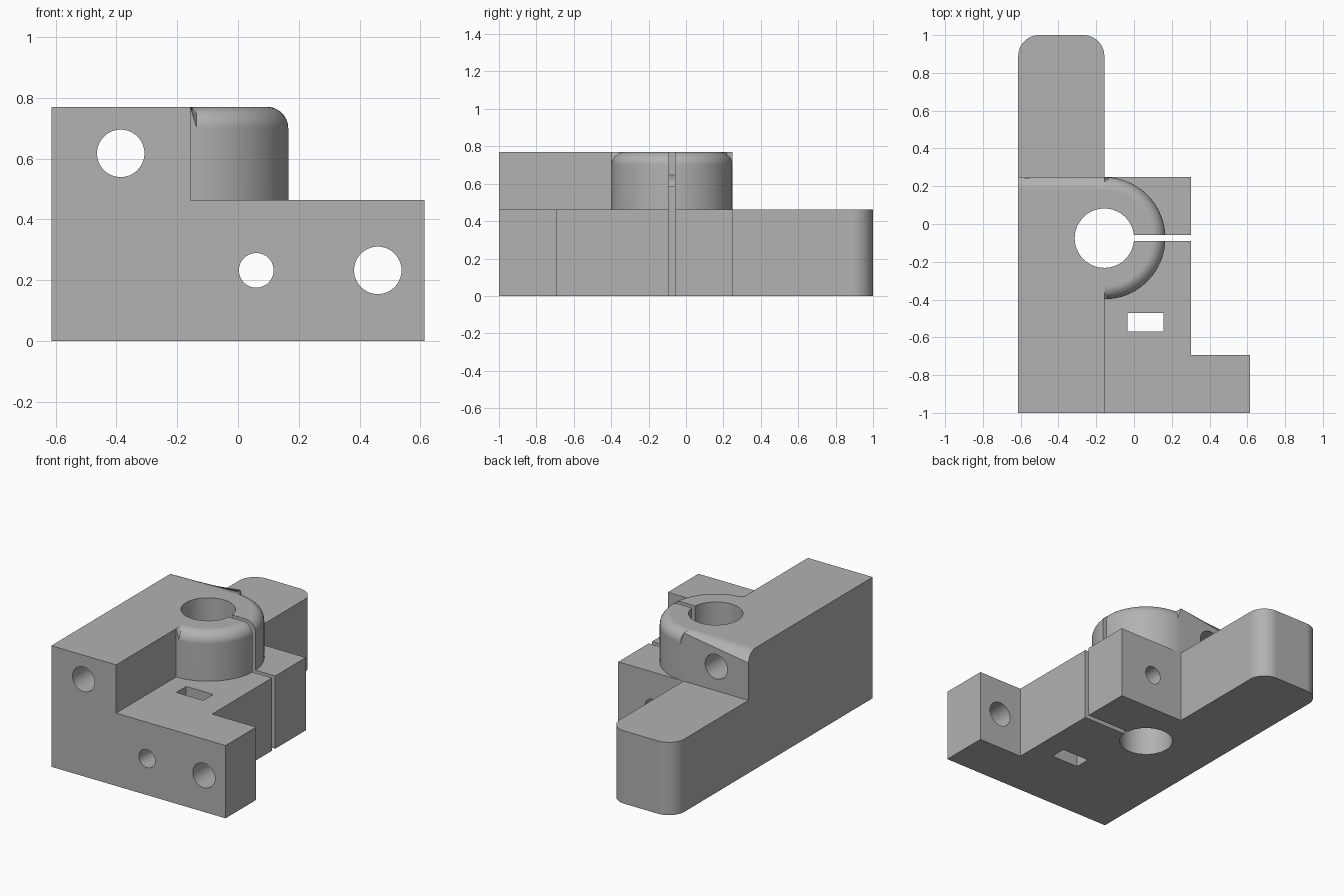
import bpy
import bmesh
from math import sin, cos, pi, radians
from mathutils import Matrix

cube = bpy.data.objects.get("Cube")
if cube:
    bpy.data.objects.remove(cube, do_unlink=True)

# Main dimensions
SIDE, RIB_X, PLATE_X = 0.613, -0.157, 0.303
PLATE_Z, TOP_Z = 0.463, 0.77
BORE_Y, BOSS_R, BORE_R = -0.075, 0.323, 0.157
BACK_Y = BORE_Y + BOSS_R
FILLET = 0.07

grey = bpy.data.materials.new("plain grey")
grey.use_nodes = True
grey.diffuse_color = (0.445, 0.445, 0.445, 1)
grey.node_tree.nodes["Principled BSDF"].inputs["Base Color"].default_value = grey.diffuse_color


def arc(cx, cy, r, start, end, steps):
    """Points on an arc, angles in degrees."""
    angles = [radians(start + (end - start) * i / steps) for i in range(steps + 1)]
    return [(cx + r * cos(a), cy + r * sin(a)) for a in angles]


def make_object(name, bm):
    bmesh.ops.recalc_face_normals(bm, faces=bm.faces)
    mesh = bpy.data.meshes.new(name)
    bm.to_mesh(mesh)
    bm.free()
    obj = bpy.data.objects.new(name, mesh)
    bpy.context.collection.objects.link(obj)
    mesh.materials.append(grey)
    return obj


def prism_bmesh(outline, z0, z1):
    bm = bmesh.new()
    face = bm.faces.new([bm.verts.new((x, y, z0)) for x, y in outline])
    top = bmesh.ops.extrude_face_region(bm, geom=[face])["geom"]
    for v in top:
        if isinstance(v, bmesh.types.BMVert):
            v.co.z = z1
    return bm


def box(name, x0, x1, y0, y1, z0, z1):
    return make_object(name, prism_bmesh([(x0, y0), (x1, y0), (x1, y1), (x0, y1)], z0, z1))


def hole(name, centre, r, axis="Y"):
    bm = bmesh.new()
    bmesh.ops.create_cone(bm, cap_ends=True, segments=64, radius1=r, radius2=r, depth=4)
    if axis == "Y":
        bm.transform(Matrix.Rotation(pi / 2, 4, "X"))
    bm.transform(Matrix.Translation(centre))
    return make_object(name, bm)


def combine(target, other, operation):
    """Apply a boolean and discard the second solid."""
    mod = target.modifiers.new(operation.lower(), "BOOLEAN")
    mod.operation, mod.solver, mod.object = operation, "EXACT", other
    bpy.context.view_layer.objects.active = target
    bpy.ops.object.modifier_apply(modifier=mod.name)
    bpy.data.objects.remove(other, do_unlink=True)


# Base plate with front tab and round-cornered rear arm
corner = 0.11
outline = [(-SIDE, -1), (SIDE, -1), (SIDE, -0.693), (PLATE_X, -0.693),
           (PLATE_X, BACK_Y), (RIB_X, BACK_Y)]
outline += arc(RIB_X - corner, 1 - corner, corner, 0, 90, 12)
outline += arc(-SIDE + corner, 1 - corner, corner, 90, 180, 12)
body = make_object("clamp_bracket", prism_bmesh(outline, 0, PLATE_Z))

# Raised rib along the left edge
combine(body, box("raised_rib", -SIDE, RIB_X, -1, BORE_Y, 0.2, TOP_Z), "UNION")

# Half-round clamp boss with a rolled top edge
outline = [(-SIDE, BORE_Y - BOSS_R)] + arc(RIB_X, BORE_Y, BOSS_R, -90, 90, 48) + [(-SIDE, BACK_Y)]
bm = prism_bmesh(outline, 0.2, TOP_Z)
rim = [e for e in bm.edges
       if all(v.co.z > TOP_Z - 0.001 for v in e.verts)
       and not all(v.co.x < -SIDE + 0.001 for v in e.verts)]
bmesh.ops.bevel(bm, geom=rim, offset=FILLET, offset_type="OFFSET", segments=8,
                profile=0.5, affect="EDGES", clamp_overlap=False)
combine(body, make_object("clamp_boss", bm), "UNION")

# Bore, clamp slit, bolt holes and nut pocket
cutters = [
    hole("bore", (RIB_X, BORE_Y, 0), BORE_R, "Z"),
    box("clamp_slit", RIB_X, 0.5, BORE_Y - 0.016, BORE_Y + 0.016, -0.5, 1.5),
    hole("rib_hole", (-0.386, 0, 0.617), 0.078),
    hole("clamp_bolt_hole", (0.06, 0, 0.232), 0.057),
    hole("tab_hole", (0.46, 0, 0.232), 0.078),
    box("nut_pocket", -0.035, 0.155, -0.57, -0.47, -0.5, 1.5),
]
for cutter in cutters:
    combine(body, cutter, "DIFFERENCE")

# Merge flat seams, then shade curves smooth and keep edges crisp
bm = bmesh.new()
bm.from_mesh(body.data)
bmesh.ops.remove_doubles(bm, verts=bm.verts, dist=0.00005)
bmesh.ops.dissolve_limit(bm, angle_limit=0.01, verts=bm.verts, edges=bm.edges)
bm.to_mesh(body.data)
bm.free()

bpy.ops.object.select_all(action="DESELECT")
body.select_set(True)
bpy.context.view_layer.objects.active = body
bpy.ops.object.shade_smooth_by_angle(angle=radians(30))
weighted = body.modifiers.new("even_shading", "WEIGHTED_NORMAL")
weighted.keep_sharp = True
